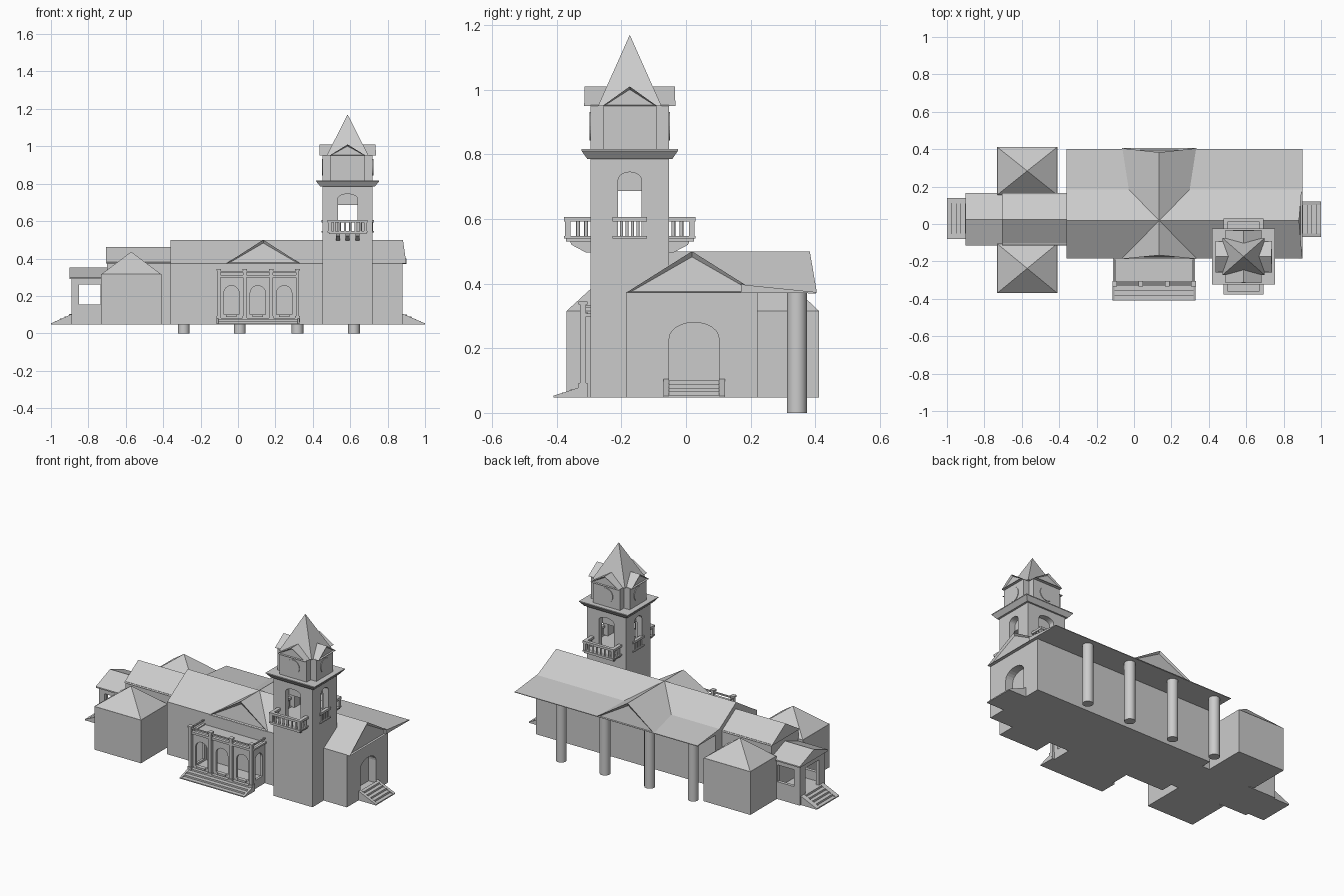
import bpy, bmesh, math
from mathutils import Vector

if "Cube" in bpy.data.objects:
    bpy.data.objects.remove(bpy.data.objects["Cube"])

def prism(name, pts, axis, a, b):
    """Extrude a 2D outline from a to b along the axis."""
    def to3(p, t):
        return {'x': (t, p[0], p[1]), 'y': (p[0], t, p[1]), 'z': (p[0], p[1], t)}[axis]
    bm = bmesh.new()
    lo = [bm.verts.new(to3(p, a)) for p in pts]
    hi = [bm.verts.new(to3(p, b)) for p in pts]
    n = len(pts)
    bm.faces.new(lo)
    bm.faces.new(hi)
    for i in range(n):
        j = (i + 1) % n
        bm.faces.new((lo[i], lo[j], hi[j], hi[i]))
    return finish(name, bm)

def finish(name, bm):
    bmesh.ops.recalc_face_normals(bm, faces=bm.faces[:])
    me = bpy.data.meshes.new(name)
    bm.to_mesh(me)
    bm.free()
    ob = bpy.data.objects.new(name, me)
    bpy.context.scene.collection.objects.link(ob)
    return ob

def box(name, x0, x1, y0, y1, z0, z1):
    return prism(name, [(x0, y0), (x1, y0), (x1, y1), (x0, y1)], 'z', z0, z1)

def taper(name, cx, cy, z0, z1, h0, h1):
    """Rectangular frustum, or pyramid if the top half-sizes are zero."""
    bm = bmesh.new()
    sg = [(-1, -1), (1, -1), (1, 1), (-1, 1)]
    lo = [bm.verts.new((cx + s * h0[0], cy + t * h0[1], z0)) for s, t in sg]
    hi = [bm.verts.new((cx + s * h1[0], cy + t * h1[1], z1)) for s, t in sg]
    bm.faces.new(lo)
    bm.faces.new(hi)
    for i in range(4):
        j = (i + 1) % 4
        bm.faces.new((lo[i], lo[j], hi[j], hi[i]))
    bmesh.ops.remove_doubles(bm, verts=bm.verts[:], dist=1e-5)
    return finish(name, bm)

def gable(name, axis, lo, hi, c0, c1, z0, z1, pull=(0, 0), inset=0.016):
    """Gable roof; pulled ends lean inward and get a recessed pediment."""
    m = (c0 + c1) / 2
    bm = bmesh.new()
    f = (lambda t, c, z: (t, c, z)) if axis == 'x' else (lambda t, c, z: (c, t, z))
    A = [bm.verts.new(f(*p)) for p in ((lo, c0, z0), (lo, c1, z0), (lo + pull[0], m, z1))]
    B = [bm.verts.new(f(*p)) for p in ((hi, c0, z0), (hi, c1, z0), (hi - pull[1], m, z1))]
    ends = [bm.faces.new(A), bm.faces.new(B)]
    for i in range(3):
        j = (i + 1) % 3
        bm.faces.new((A[i], A[j], B[j], B[i]))
    bmesh.ops.recalc_face_normals(bm, faces=bm.faces[:])
    for e, p in zip(ends, pull):
        if p:
            bmesh.ops.inset_region(bm, faces=[e], thickness=inset, depth=-0.01)
    return finish(name, bm)

def arch(c, half, z0, ztop, rise=None, n=12):
    """Outline of a round-headed opening."""
    rise = rise or half
    pts = [(c - half, z0), (c + half, z0)]
    return pts + [(c + half * math.cos(math.pi * i / n), ztop - rise + rise * math.sin(math.pi * i / n))
                  for i in range(n + 1)]

def cut(ob, *cutters):
    for c in cutters:
        c.hide_render = True
        m = ob.modifiers.new("cut", 'BOOLEAN')
        m.operation, m.solver, m.object = 'DIFFERENCE', 'EXACT', c
    dg = bpy.context.evaluated_depsgraph_get()
    me = bpy.data.meshes.new_from_object(ob.evaluated_get(dg))
    ob.modifiers.clear()
    ob.data = me
    for c in cutters:
        bpy.data.objects.remove(c)

def cylinder(name, x, y, r, z0, z1, n=24):
    ob = prism(name, [(x + r * math.cos(2 * math.pi * i / n), y + r * math.sin(2 * math.pi * i / n))
                      for i in range(n)], 'z', z0, z1)
    for p in ob.data.polygons:
        p.use_smooth = len(p.vertices) == 4
    return ob

def stairs(name, axis, start, end, c0, c1, top, cheek, n=5):
    """Steps rising from start to end between two sloping cheek walls."""
    d = (end - start) / n
    h = (top - G) / n
    pts = [(start, G)]
    for i in range(n):
        pts += [(start + i * d, G + (i + .6) * h), (start + (i + 1) * d, G + (i + .6) * h)]
    pts.append((end, G))
    other = 'y' if axis == 'x' else 'x'
    prism(name, pts, other, c0 + cheek, c1 - cheek)
    side = [(start, G), (start, G + .006), (end, top), (end, G)]
    prism(name + "_cheek_a", side, other, c0, c0 + cheek)
    prism(name + "_cheek_b", side, other, c1 - cheek, c1)

G = 0.047

# Main hall with end doorway, roof and cross gable
hall = box("main_hall", -.36, .88, -.185, .222, G, .374)
cut(hall, prism("door_cut", arch(.025, .077, .09, .28, .05), 'x', .83, .95))
gable("main_roof", 'x', -.36, .90, -.185, .222, .372, .50, (0, .018))
gable("cross_gable_roof", 'y', -.187, .405, -.065, .335, .372, .50, (.02, .022))
prism("back_porch_roof", [(.17, .372), (.402, .370), (.402, .374), (.183, .396), (.17, .40)], 'x', -.36, .90)
for x in (-.29, .01, .318, .62):
    cylinder("back_column", x, .343, .031, 0, .373)
stairs("right_stairs", 'x', 1.0, .88, -.07, .12, .105, .018)

# Left hall and end porch
box("left_hall", -.70, -.35, -.108, .158, G, .38)
gable("left_hall_roof", 'x', -.705, -.35, -.115, .165, .374, .462)
porch = box("end_porch", -.89, -.69, -.10, .15, G, .295)
cut(porch, box("c1", -.868, -.715, -.08, .13, .10, .275),
    box("c2", -.85, -.735, -.3, .3, .155, .26),
    box("c3", -.95, -.86, -.04, .095, .10, .26))
gable("end_porch_roof", 'x', -.90, -.69, -.115, .165, .298, .352)
prism("end_porch_eave", [(-.115, .29), (.165, .29), (.165, .298), (-.115, .298)], 'x', -.90, -.69)
stairs("left_stairs", 'x', -1.0, -.88, -.08, .14, .107, .03)

# Two side wings with pyramid roofs
for y0, y1 in ((-.37, -.105), (.155, .412)):
    box("side_wing", -.732, -.41, y0, y1, G, .316)
    taper("side_wing_roof", -.571, (y0 + y1) / 2, .315, .436, (.161, (y1 - y0) / 2), (0, 0))

# Front porch: arcade, columns, roof rail and steps
fp = box("front_porch", -.10, .315, -.31, -.18, G, .302)
cut(fp, box("inner", -.085, .30, -.295, -.19, .088, .287),
    *[prism("a%d" % i, arch(x, .041, .10, .255), 'y', -.4, -.28) for i, x in enumerate((-.035, .106, .247))],
    prism("side_arch", arch(-.245, .035, .10, .255), 'x', -.3, .5))
for x in (-.035, .106, .247):
    box("arch_sill", x - .028, x + .028, -.32, -.305, .088, .10)
for x in (-.103, .036, .178, .318):
    box("porch_column", x - .009, x + .009, -.328, -.31, .06, .335)
    box("porch_column_base", x - .013, x + .013, -.333, -.305, .06, .092)
    box("porch_column_cap", x - .013, x + .013, -.333, -.305, .335, .345)
box("porch_beam", -.105, .32, -.325, -.305, .298, .312)
box("porch_rail", -.105, .32, -.322, -.313, .326, .334)
for x in (-.103, .318):
    box("porch_side_rail", x - .004, x + .004, -.32, -.19, .326, .334)
    box("porch_side_beam", x - .008, x + .008, -.32, -.18, .298, .308)
stairs("front_stairs", 'y', -.41, -.305, -.115, .33, .087, .012, 4)

# Tower shaft with open belfry
TX, TY = .586, -.174
shaft = box("tower", TX - .134, TX + .134, TY - .121, TY + .121, G, .79)
cut(shaft, box("room", TX - .10, TX + .10, TY - .09, TY + .09, .545, .686),
    *[prism("f", arch(TX, .052, .545, .745, .025), 'y', y - .035, y + .035) for y in (TY - .121, TY + .121)],
    *[prism("s", arch(TY, .036, .545, .745, .025), 'x', x - .04, x + .04) for x in (TX - .134, TX + .134)])
taper("tower_cornice", TX, TY, .785, .812, (.146, .131), (.168, .150))
taper("cornice_top", TX, TY, .811, .816, (.168, .150), (.168, .150))

# Projecting balconies front and back
for s in (-1, 1):
    def by(name, x0, x1, d0, d1, z0, z1):
        a, b = sorted((TY + s * d0, TY + s * d1))
        box(name, x0, x1, a, b, z0, z1)
    by("balcony_floor", TX - .10, TX + .10, .115, .198, .53, .546)
    by("balcony_lip", TX - .107, TX + .107, .115, .204, .540, .548)
    by("balcony_rail", TX - .107, TX + .107, .184, .204, .592, .606)
    for e in (-1, 1):
        x = TX + e * .096
        by("balcony_side_rail", x - .011, x + .011, .115, .19, .592, .606)
        by("balcony_post", x - .009, x + .009, .184, .201, .545, .595)
        for d in (.135, .16):
            cylinder("side_baluster", x, TY + s * d, .006, .545, .595, 8)
    for i in range(6):
        cylinder("baluster", TX - .07 + .028 * i, TY + s * .193, .006, .545, .595, 8)
    for x in (-.052, 0, .052):
        prism("balcony_bracket", [(TY + s * .115, .532), (TY + s * .185, .532), (TY + s * .18, .52),
              (TY + s * .135, .496), (TY + s * .115, .496)], 'x', TX + x - .011, TX + x + .011)

# Balustrades inside the side openings
for s in (-1, 1):
    x = TX + s * .13
    box("side_rail", x - .01, x + .01, TY - .054, TY + .054, .592, .606)
    box("side_sill", x - .01, x + .01, TY - .054, TY + .054, .54, .548)
    for i in range(6):
        cylinder("side_opening_baluster", x, TY - .042 + .0168 * i, .005, .545, .595, 8)

# Clock stage: cross plan, dials, four gables and spire
box("clock_stage_x", TX - .134, TX + .134, TY - .082, TY + .082, .81, .952)
box("clock_stage_y", TX - .094, TX + .094, TY - .121, TY + .121, .81, .952)
gable("clock_gable_x", 'x', TX - .151, TX + .151, TY - .084, TY + .084, .95, 1.01, (.001, .001), .009)
gable("clock_gable_y", 'y', TY - .141, TY + .141, TX - .097, TX + .097, .95, 1.01, (.001, .001), .009)
circle = [(math.cos(2 * math.pi * i / 24), math.sin(2 * math.pi * i / 24)) for i in range(24)]
for s in (-1, 1):
    prism("clock_dial", [(TY + .042 * c, .887 + .044 * d) for c, d in circle], 'x', TX + s * .12, TX + s * .138)
    prism("clock_dial", [(TX + .046 * c, .887 + .044 * d) for c, d in circle], 'y', TY + s * .11, TY + s * .125)
taper("spire", TX, TY, .95, 1.17, (.112, .098), (0, 0))
